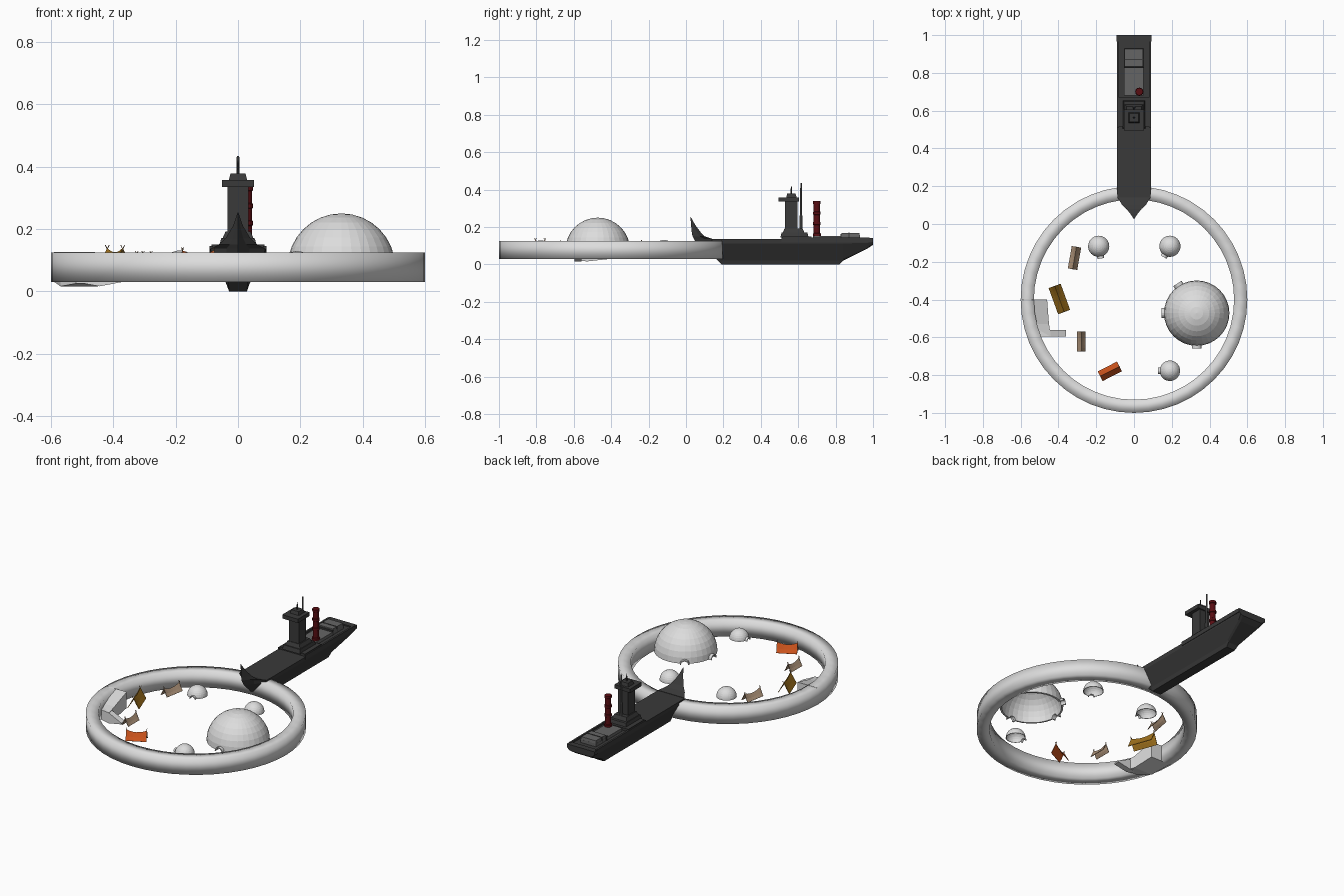
import bpy, bmesh, math
from mathutils import Matrix, Vector

if "Cube" in bpy.data.objects:
    bpy.data.objects.remove(bpy.data.objects["Cube"])


def material(name, rgb):
    m = bpy.data.materials.new(name)
    m.diffuse_color = (*rgb, 1)
    m.use_nodes = True
    m.node_tree.nodes["Principled BSDF"].inputs["Base Color"].default_value = m.diffuse_color
    return m


SNOW = material("snow", (0.72, 0.72, 0.72))
IRON = material("dark_iron", (0.042, 0.042, 0.042))
STEEL = material("grey_steel", (0.13, 0.13, 0.13))
RED = material("dark_red", (0.10, 0.004, 0.006))
TAN = material("tan_canvas", (0.42, 0.29, 0.19))
AMBER = material("amber_canvas", (0.36, 0.17, 0.012))
ORANGE = material("orange_canvas", (0.62, 0.09, 0.012))


def finish(name, bm, mat):
    bmesh.ops.remove_doubles(bm, verts=bm.verts, dist=1e-5)
    bmesh.ops.recalc_face_normals(bm, faces=bm.faces)
    me = bpy.data.meshes.new(name)
    bm.to_mesh(me)
    bm.free()
    me.materials.append(mat)
    ob = bpy.data.objects.new(name, me)
    bpy.context.collection.objects.link(ob)
    return ob


def loft(name, sections, mat, closed=True, bm=None):
    """Bridge equal-length point loops; cap the ends when closed."""
    bm = bm or bmesh.new()
    rows = [[bm.verts.new(p) for p in s] for s in sections]
    n = len(rows[0])
    for a, b in zip(rows, rows[1:]):
        for i in range(n if closed else n - 1):
            j = (i + 1) % n
            bm.faces.new((a[i], a[j], b[j], b[i]))
    if closed:
        bm.faces.new(rows[0])
        bm.faces.new(rows[-1])
    return finish(name, bm, mat)


def block(name, x, y, z, mat, inset=0):
    """Box from ranges, the top optionally drawn in."""
    def rect(h, d):
        return [(x[0] + d, y[0] + d, h), (x[1] - d, y[0] + d, h),
                (x[1] - d, y[1] - d, h), (x[0] + d, y[1] - d, h)]
    return loft(name, [rect(z[0], 0), rect(z[1], inset)], mat)


def circle(cx, cy, r, z, n):
    return [(cx + r * math.cos(2 * math.pi * i / n), cy + r * math.sin(2 * math.pi * i / n), z)
            for i in range(n)]


def turned(name, cx, cy, profile, n, mat):
    return loft(name, [circle(cx, cy, r, z, n) for r, z in profile], mat)


def apply_modifier(ob, mod):
    bpy.context.view_layer.objects.active = ob
    bpy.ops.object.modifier_apply(modifier=mod.name)


# Snow wall ring
bm = bmesh.new()
N = 48
rings = [[bm.verts.new(p) for p in circle(0, -0.4, r, z, N)]
         for r, z in ((0.6, 0.03), (0.6, 0.125), (0.53, 0.125), (0.53, 0.03))]
for k in range(4):
    a, b = rings[k], rings[(k + 1) % 4]
    for i in range(N):
        bm.faces.new((a[i], a[(i + 1) % N], b[(i + 1) % N], b[i]))
for f in bm.faces:
    f.smooth = True
finish("snow_wall", bm, SNOW)

# Ramp inside the wall, turning toward the middle
loft("ramp_upper", [[(x0, y, b), (x1, y, b), (x1, y, t), (x0, y, t)] for y, x0, x1, b, t in (
    (-0.4, -0.59, -0.46, 0.03, 0.126), (-0.53, -0.57, -0.45, 0.016, 0.09),
    (-0.595, -0.52, -0.44, 0.025, 0.08))], SNOW)
loft("ramp_lower", [[(x, -0.595, b), (x, -0.56, b), (x, -0.56, t), (x, -0.595, t)] for x, b, t in (
    (-0.5, 0.026, 0.085), (-0.445, 0.016, 0.08), (-0.36, 0.032, 0.04))], SNOW)


# Igloos: thin half domes with arched doorways
def arch(cx, cy, ang, r, start, end, z0):
    d = Vector((math.cos(ang), math.sin(ang), 0))
    s = Vector((-d.y, d.x, 0))
    return [[Vector((cx, cy, z0)) + d * t + s * (r * math.cos(a)) + Vector((0, 0, r * math.sin(a)))
             for a in [math.pi * i / 8 for i in range(9)]] for t in (start, end)]


def igloo(name, cx, cy, r, z0, doors, dr):
    bm = bmesh.new()
    bmesh.ops.create_uvsphere(bm, u_segments=32, v_segments=16, radius=r,
                              matrix=Matrix.Translation((cx, cy, z0)))
    bmesh.ops.delete(bm, geom=[v for v in bm.verts if v.co.z < z0 - 1e-4], context='VERTS')
    ob = finish(name, bm, SNOW)
    sol = ob.modifiers.new("shell", 'SOLIDIFY')
    sol.thickness, sol.offset = r * 0.06, -1
    apply_modifier(ob, sol)
    for k, deg in enumerate(doors):
        ang = math.radians(deg)
        cut = loft("door_cutter", arch(cx, cy, ang, dr * 0.75, r * 0.6, r * 1.4, z0 - 0.001), SNOW)
        cut.hide_render = True
        mod = ob.modifiers.new("door", 'BOOLEAN')
        mod.operation, mod.object, mod.solver = 'DIFFERENCE', cut, 'EXACT'
        apply_modifier(ob, mod)
        bpy.data.objects.remove(cut)
        # porch: half tube with thickness
        outer = arch(cx, cy, ang, dr, r * 0.93, r + dr * 0.55, z0)
        inner = arch(cx, cy, ang, dr * 0.75, r * 0.93, r + dr * 0.55, z0)
        loft(f"{name}_porch_{k}", [o + i[::-1] for o, i in zip(outer, inner)], SNOW)


igloo("big_igloo", 0.332, -0.472, 0.173, 0.077, (123, 180, 270), 0.026)
igloo("small_igloo_left", -0.187, -0.118, 0.056, 0.075, (280,), 0.018)
igloo("small_igloo_right", 0.19, -0.118, 0.056, 0.075, (240,), 0.018)
igloo("small_igloo_front", 0.19, -0.777, 0.054, 0.075, (180,), 0.018)


# Tents: sagging canvas over crossed poles
def tent(name, cx, cy, w, l, deg, top, mat):
    secs = []
    for i in range(7):
        t = i / 3 - 1
        ridge = top - 0.014 * (1 - t * t)
        mid = (ridge + 0.075) / 2 - 0.003
        secs.append([(-w / 2, t * l / 2, 0.075), (-w / 4, t * l / 2, mid), (0, t * l / 2, ridge),
                     (w / 4, t * l / 2, mid), (w / 2, t * l / 2, 0.075)])
    ob = loft(name, secs, mat, closed=False)
    sol = ob.modifiers.new("canvas", 'SOLIDIFY')
    sol.thickness, sol.offset = 0.003, 0
    parts = [ob]
    for end in (-1, 1):
        for s in (-1, 1):
            y = end * l * 0.49
            parts.append(loft(name + "_pole", [
                [(x - 0.0012, y - 0.0012, z), (x + 0.0012, y - 0.0012, z),
                 (x + 0.0012, y + 0.0012, z), (x - 0.0012, y + 0.0012, z)]
                for x, z in ((s * w * 0.48, 0.075), (-s * w * 0.1, top + 0.01))], TAN))
    for p in parts:
        p.matrix_world = Matrix.Translation((cx, cy, 0)) @ Matrix.Rotation(math.radians(deg), 4, 'Z')


tent("tent_back", -0.315, -0.18, 0.048, 0.12, -10, 0.12, TAN)
tent("tent_amber", -0.395, -0.397, 0.065, 0.147, 20, 0.138, AMBER)
tent("tent_middle", -0.279, -0.622, 0.043, 0.105, 0, 0.12, TAN)
tent("tent_orange", -0.128, -0.78, 0.055, 0.115, -63, 0.13, ORANGE)


# Ship hull, lofted from bow to counter stern
def hull_section(y, w, top, knuckle, k, low, bottom):
    half = [(w, top), (w * 0.97, knuckle), (k, low), (k * 0.8, bottom)]
    return [(x, y, z) for x, z in half] + [(-x, y, z) for x, z in half[::-1]]


loft("hull", [hull_section(*s) for s in (
    (0.14, 0.088, 0.135, 0.115, 0.04, 0.06, 0.05), (0.19, 0.09, 0.135, 0.113, 0.036, 0.022, 0),
    (0.50, 0.09, 0.135, 0.112, 0.036, 0.022, 0), (0.82, 0.09, 0.135, 0.112, 0.036, 0.022, 0),
    (0.84, 0.09, 0.135, 0.112, 0.04, 0.03, 0.02), (0.97, 0.09, 0.135, 0.115, 0.07, 0.088, 0.085),
    (1.0, 0.09, 0.135, 0.12, 0.08, 0.11, 0.105))], IRON)

# Sharp bow rising into a ram horn
loft("ram_bow", [[(0, f, z), (w * 0.42, f + (b - f) * 0.56, z), (w, b, z),
                  (-w, b, z), (-w * 0.42, f + (b - f) * 0.56, z)] for z, f, b, w in (
    (0.05, 0.125, 0.142, 0.04), (0.115, 0.055, 0.142, 0.085), (0.137, 0.042, 0.14, 0.088),
    (0.15, 0.035, 0.10, 0.062), (0.17, 0.031, 0.08, 0.04), (0.21, 0.027, 0.05, 0.016),
    (0.253, 0.024, 0.026, 0.001))], IRON)

# Bulwarks around the after deck
for s in (-1, 1):
    block("bulwark", sorted((s * 0.08, s * 0.091)), (0.51, 0.98), (0.12, 0.145), IRON)
block("stern_beam", (-0.092, 0.092), (0.965, 1.0), (0.12, 0.142), IRON)

# Bridge tower
block("bridge_base", (-0.085, 0.085), (0.515, 0.67), (0.13, 0.15), IRON)
block("bridge_house", (-0.06, 0.06), (0.505, 0.655), (0.145, 0.17), IRON, 0.006)
block("bridge_step", (-0.052, 0.052), (0.515, 0.635), (0.165, 0.192), IRON, 0.012)
block("tower", (-0.033, 0.033), (0.53, 0.597), (0.18, 0.34), IRON)
block("tower_platform", (-0.052, 0.052), (0.495, 0.605), (0.335, 0.358), IRON)
block("tower_cap", (-0.03, 0.03), (0.535, 0.592), (0.355, 0.378), IRON, 0.006)
turned("cap_mast", 0, 0.563, [(0.006, 0.37), (0.004, 0.39), (0.002, 0.42)], 8, IRON)
turned("main_mast", 0, 0.615, [(0.009, 0.17), (0.007, 0.26), (0.005, 0.27), (0.004, 0.434)], 8, STEEL)

# Funnel with raised bands
bands = [(0.022, 0.14), (0.022, 0.165), (0.017, 0.168)]
for z in (0.21, 0.265, 0.322):
    bands += [(0.017, z), (0.02, z + 0.002), (0.02, z + 0.016), (0.017, z + 0.018)]
turned("funnel", 0.028, 0.70, bands, 12, RED)

# After deck houses
block("deck_house_low", (-0.052, 0.05), (0.68, 0.93), (0.13, 0.153), STEEL)
block("deck_house_aft", (-0.052, 0.05), (0.83, 0.93), (0.15, 0.169), STEEL, 0.003)
block("deck_house_strip", (-0.054, 0.052), (0.825, 0.832), (0.13, 0.163), IRON)
block("deck_house_roof_bar", (-0.053, 0.051), (0.868, 0.874), (0.14, 0.171), IRON)
